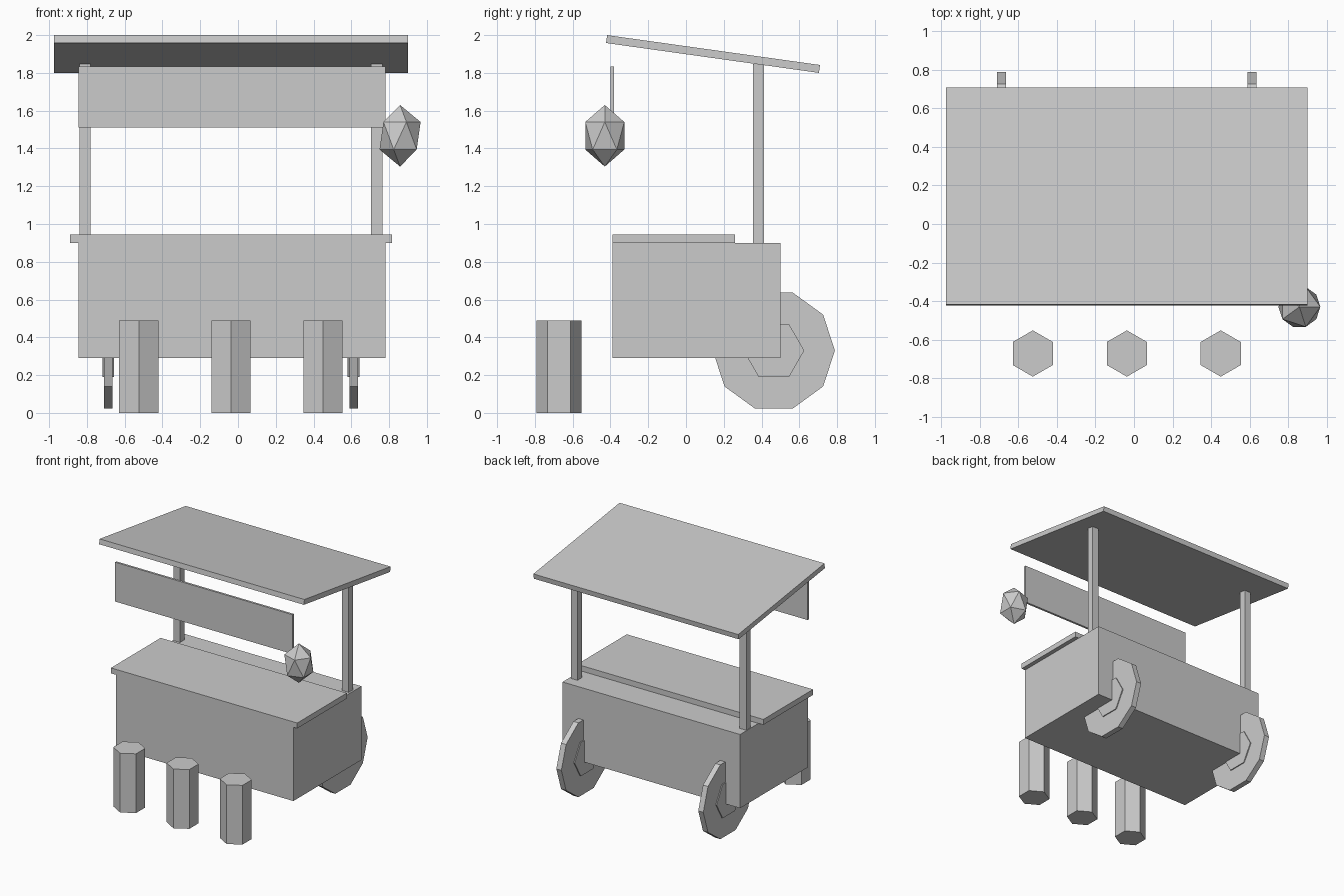
import bpy
import math
from mathutils import Vector

default = bpy.data.objects.get("Cube")
if default:
    bpy.data.objects.remove(default, do_unlink=True)

grey = bpy.data.materials.new("plain grey")
grey.use_nodes = True
grey.diffuse_color = (0.6, 0.6, 0.6, 1)
grey.node_tree.nodes["Principled BSDF"].inputs["Base Color"].default_value = grey.diffuse_color


def finish(name):
    """Name the active object and give it the shared material."""
    obj = bpy.context.object
    obj.name = name
    obj.data.materials.append(grey)
    return obj


def box(name, low, high, tilt=0):
    low, high = Vector(low), Vector(high)
    bpy.ops.mesh.primitive_cube_add(size=1, location=(low + high) / 2)
    bpy.context.object.scale = high - low
    bpy.context.object.rotation_euler.x = tilt
    return finish(name)


def prism(name, sides, radius, depth, centre, rotation=(0, 0, 0)):
    bpy.ops.mesh.primitive_cylinder_add(
        vertices=sides, radius=radius, depth=depth, location=centre, rotation=rotation)
    return finish(name)


# Cart body, counter and hanging sign board
LEFT, RIGHT = 0.78, -0.845
box("cart_body", (RIGHT, -0.39, 0.29), (LEFT, 0.50, 0.90))
box("counter_top", (-0.89, -0.39, 0.90), (0.815, 0.26, 0.945))
box("sign_board", (RIGHT, -0.40, 1.51), (LEFT, -0.382, 1.835))

# Rear posts
for side, x in (("right", -0.81), ("left", 0.735)):
    box(side + "_post", (x - 0.03, 0.355, 0.88), (x + 0.03, 0.412, 1.848))

# Sloping roof
slope = math.atan2(-0.158, 1.127)
box("roof", (-0.975, -0.426, 1.879), (0.90, 0.712, 1.921), slope)

# Ten-sided wheels with six-sided hubs, a corner pointing backwards
AXLE_Y, AXLE_Z = 0.465, 0.33
for side, x in (("right", -0.687), ("left", 0.612)):
    turn = (math.pi / 2, 0, math.pi / 2)
    for part, sides, radius, width in (("wheel", 10, 0.323, 0.046), ("hub", 6, 0.161, 0.062)):
        obj = prism(f"{side}_{part}", sides, radius, width, (x, AXLE_Y, AXLE_Z), turn)
        # Spin the profile so that its first corner lies along the y axis
        for v in obj.data.vertices:
            v.co.x, v.co.y = v.co.y, -v.co.x

# Stools in front of the counter
for label, x in (("right", -0.525), ("middle", -0.037), ("left", 0.45)):
    prism(label + "_stool", 6, 0.12, 0.49, (x, -0.672, 0.245))

# Faceted lantern beside the sign
bpy.ops.mesh.primitive_ico_sphere_add(subdivisions=1, radius=1, location=(0.858, -0.43, 1.467))
bpy.context.object.scale = (0.1215, 0.1215, 0.163)
finish("lantern")
